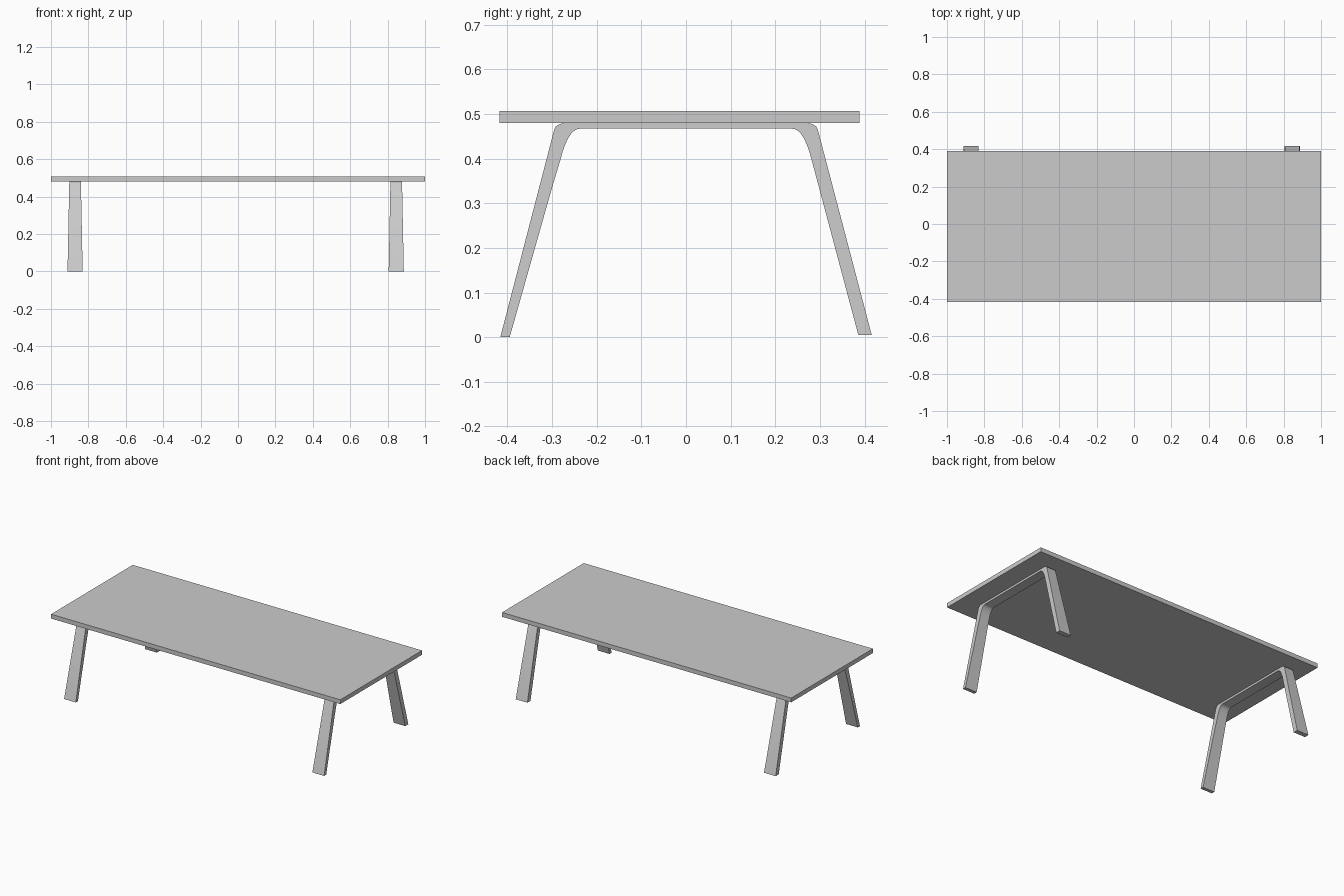
import bpy, bmesh
from mathutils import Vector

if "Cube" in bpy.data.objects:
    bpy.data.objects.remove(bpy.data.objects["Cube"])

TOP_Z = 0.48


def finish(name, bm):
    bmesh.ops.recalc_face_normals(bm, faces=bm.faces)
    mesh = bpy.data.meshes.new(name)
    bm.to_mesh(mesh)
    bm.free()
    obj = bpy.data.objects.new(name, mesh)
    bpy.context.collection.objects.link(obj)
    return obj


def bend(a, corner, b, steps):
    """Quadratic curve from a to b, pulled towards the corner."""
    pts = []
    for i in range(steps + 1):
        t = i / steps
        pts.append(tuple((1 - t) ** 2 * Vector(a) + 2 * t * (1 - t) * Vector(corner) + t * t * Vector(b)))
    return pts


# Table top
bm = bmesh.new()
bmesh.ops.create_cube(bm, size=1)
for v in bm.verts:
    v.co = (v.co.x * 2, v.co.y * 0.807 - 0.0145, v.co.z * 0.027 + TOP_Z + 0.0135)
finish("table_top", bm)

# Leg frame outline in y-z: outer edge left to right, inner edge back again
outer_l = bend((-0.295, 0.466), (-0.292, 0.477), (-0.272, TOP_Z), 4)
outer_r = bend((0.295, 0.466), (0.292, 0.477), (0.272, TOP_Z), 4)
inner_l = bend((-0.282, 0.395), (-0.264, 0.467), (-0.238, 0.467), 7)
inner_r = bend((0.282, 0.395), (0.264, 0.467), (0.238, 0.467), 7)
outline = ([(-0.416, 0.0)] + outer_l + outer_r[::-1] + [(0.416, 0.005), (0.386, 0.005), (0.298, 0.335)]
           + inner_r + inner_l[::-1] + [(-0.300, 0.335), (-0.395, 0.0)])


def leg_frame(name, cx):
    bm = bmesh.new()
    sides = []
    for s in (-1, 1):
        # legs widen slightly towards the floor
        ring = [bm.verts.new((cx + s * (0.0405 - 0.0095 * z / TOP_Z), y, z)) for y, z in outline]
        bm.faces.new(ring)
        sides.append(ring)
    a, b = sides
    n = len(outline)
    for i in range(n):
        j = (i + 1) % n
        bm.faces.new((a[i], a[j], b[j], b[i]))
    obj = finish(name, bm)
    bpy.ops.object.select_all(action='DESELECT')
    obj.select_set(True)
    bpy.context.view_layer.objects.active = obj
    bpy.ops.object.shade_smooth_by_angle()


# Leg frames at both ends
leg_frame("left_leg_frame", -0.871)
leg_frame("right_leg_frame", 0.846)
